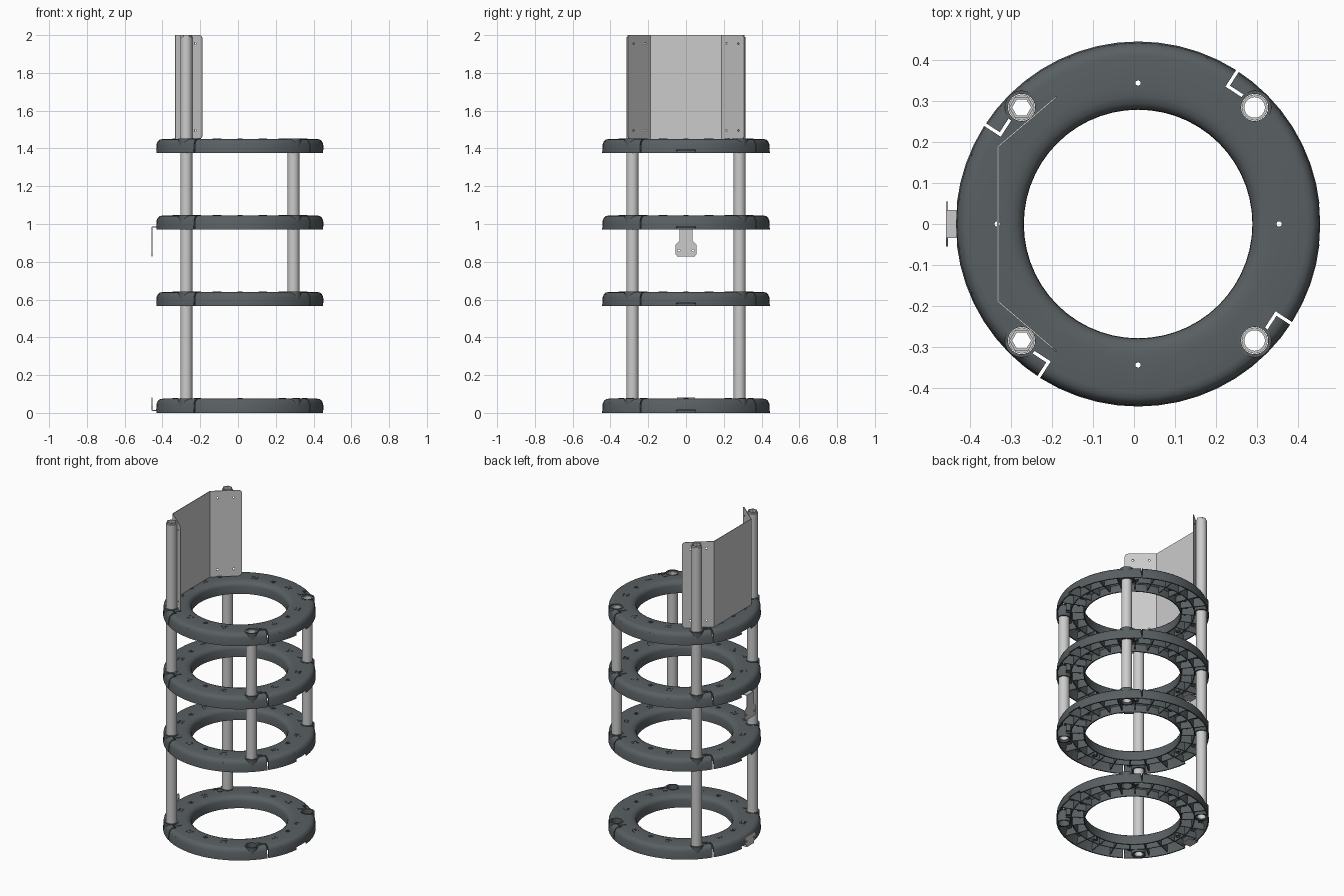
import bpy, bmesh, math
from mathutils import Matrix, Vector

if "Cube" in bpy.data.objects:
    bpy.data.objects.remove(bpy.data.objects["Cube"])

CX = 0.01                      # ring centre in x
RAD = math.radians


def rot(deg):
    return Matrix.Rotation(RAD(deg), 4, 'Z')


def revolve(bm, prof, n, m=Matrix()):
    """Spin a closed (r, z) profile into a ring, pipe or collar."""
    rows = []
    for i in range(n):
        a = 2 * math.pi * i / n
        rows.append([bm.verts.new(m @ Vector((r * math.cos(a), r * math.sin(a), z))) for r, z in prof])
    k = len(prof)
    for i in range(n):
        A, B = rows[i], rows[(i + 1) % n]
        for j in range(k):
            bm.faces.new((A[j], B[j], B[(j + 1) % k], A[(j + 1) % k]))


def tube(bm, r0, r1, z0, z1, n=24, m=Matrix()):
    revolve(bm, [(r0, z0), (r1, z0), (r1, z1), (r0, z1)], n, m)


def prism(bm, pts, z0, z1, m=Matrix()):
    lo = [bm.verts.new(m @ Vector((x, y, z0))) for x, y in pts]
    hi = [bm.verts.new(m @ Vector((x, y, z1))) for x, y in pts]
    bm.faces.new(lo[::-1])
    bm.faces.new(hi)
    n = len(pts)
    for i in range(n):
        bm.faces.new((lo[i], lo[(i + 1) % n], hi[(i + 1) % n], hi[i]))


def box(bm, x0, x1, y0, y1, z0, z1, m=Matrix()):
    prism(bm, [(x0, y0), (x1, y0), (x1, y1), (x0, y1)], z0, z1, m)


def circle(r, n=16, cx=0, cy=0):
    return [(cx + r * math.cos(2 * math.pi * i / n), cy + r * math.sin(2 * math.pi * i / n)) for i in range(n)]


def finish(bm, name, mat=None):
    bmesh.ops.recalc_face_normals(bm, faces=bm.faces)
    me = bpy.data.meshes.new(name)
    bm.to_mesh(me)
    bm.free()
    for p in me.polygons:
        p.use_smooth = True
    me.set_sharp_from_angle(angle=RAD(30))
    if mat:
        me.materials.append(mat)
    ob = bpy.data.objects.new(name, me)
    bpy.context.collection.objects.link(ob)
    return ob


def cut(ob, cutter_bm):
    """Subtract the cutter and bake the result into a bmesh."""
    cutter = finish(cutter_bm, "cutter")
    cutter.hide_render = True
    mod = ob.modifiers.new("cut", 'BOOLEAN')
    mod.operation, mod.object, mod.solver = 'DIFFERENCE', cutter, 'EXACT'
    dg = bpy.context.evaluated_depsgraph_get()
    bm = bmesh.new()
    bm.from_mesh(ob.evaluated_get(dg).to_mesh())
    for o in (ob, cutter):
        bpy.data.objects.remove(o)
    return bm


dark = bpy.data.materials.new("dark_plastic")
dark.diffuse_color = (0.10, 0.115, 0.122, 1)
dark.use_nodes = True
dark.node_tree.nodes["Principled BSDF"].inputs["Base Color"].default_value = dark.diffuse_color

# ring shell: hollow, open underneath
outer = [(0.278, 0), (0.279, 0.048), (0.284, 0.060), (0.294, 0.069), (0.310, 0.074), (0.330, 0.075),
         (0.410, 0.075), (0.424, 0.072), (0.434, 0.064), (0.441, 0.048), (0.444, 0)]
inner = [(0.437, 0), (0.434, 0.046), (0.426, 0.061), (0.410, 0.068), (0.330, 0.068),
         (0.302, 0.063), (0.286, 0.046), (0.285, 0)]
bm = bmesh.new()
revolve(bm, outer + inner, 56)
shell = finish(bm, "shell")

# holes, locking slots and bottom notches
slot = [(0.46, 0.004), (0.396, 0.004), (0.396, -0.045), (0.404, -0.045), (0.404, -0.004), (0.46, -0.004)]
bm = bmesh.new()
for q in range(4):
    prism(bm, circle(0.034, 24, 0.401), -0.02, 0.1, rot(45 + 90 * q))
    prism(bm, circle(0.008, 8, 0.343), -0.02, 0.1, rot(90 * q))
    prism(bm, slot, -0.02, 0.1, rot(57 + 90 * q))
for a in (0, 180):
    box(bm, 0.40, 0.46, -0.05, 0.05, -0.02, 0.016, rot(a))
bm = cut(shell, bm)

# post sockets, bolt bosses and clips
for q in range(4):
    tube(bm, 0.033, 0.041, 0.0, 0.077, 24, rot(45 + 90 * q) @ Matrix.Translation((0.401, 0, 0)))
    tube(bm, 0.007, 0.015, 0.02, 0.078, 6, rot(90 * q) @ Matrix.Translation((0.343, 0, 0)))
    box(bm, 0.358, 0.388, -0.013, 0.013, 0.02, 0.078, rot(53 + 90 * q))
    # plain raised grip nubs
    for s in (-20, 20):
        for i in range(3):
            for j in (-1, 1):
                m = rot(90 * q + s + (i - 1) * 2.2) @ Matrix.Translation((0.353 + 0.011 * j, 0, 0)) @ rot(30 * j)
                box(bm, -0.007, 0.007, -0.0025, 0.0025, 0.073, 0.0765, m)
# radial and circular stiffening ribs
for i in range(24):
    a = 7.5 + 15 * i
    end = 0.388 if abs(a % 90 - 52.5) < 1 else 0.438
    box(bm, 0.282, end, -0.0025, 0.0025, 0.012, 0.055, rot(a))
    box(bm, 0.32, min(end, 0.40), -0.0025, 0.0025, 0.05, 0.070, rot(a))
tube(bm, 0.357, 0.362, 0.012, 0.070, 56)

ring = finish(bm, "ring_1", dark)
ring.location.x = CX
for i, z in enumerate((0.565, 0.97, 1.375)):
    r = ring.copy()
    r.name = f"ring_{i + 2}"
    r.location.z = z
    bpy.context.collection.objects.link(r)

# posts: full height on the left, short on the right
for side, y in (("front", -0.2835), ("back", 0.2835)):
    bm = bmesh.new()
    m = Matrix.Translation((-0.2735, y, 0))
    tube(bm, 0.025, 0.0315, 0.005, 1.99, 24, m)
    tube(bm, 0.023, 0.030, 1.96, 2.0, 6, m)
    finish(bm, f"{side}_left_post")
    bm = bmesh.new()
    tube(bm, 0.025, 0.0315, 0.575, 1.445, 24, Matrix.Translation((0.2935, y, 0)))
    finish(bm, f"{side}_right_post")

# folded back panel: centre sheet
T = 0.004
bm = bmesh.new()
box(bm, -0.333, -0.333 + T, -0.19, 0.19, 1.45, 2.0)
finish(bm, "panel_centre")

# panel wings with rounded corners and bolt holes, mirrored front to back
d = Vector((0.143, 0.122, 0))
L = d.length
d.normalize()
nrm = d.cross(Vector((0, 0, 1)))
wing_m = Matrix(((d.x, 0, nrm.x, -0.333), (d.y, 0, nrm.y, 0.189), (0, 1, 0, 1.45), (0, 0, 0, 1)))
c = 0.022
pts = [(0, 0)]
for cx, cy, a0 in ((L - c, c, -90), (L - c, 0.55 - c, 0)):
    pts += [(cx + c * math.cos(RAD(a0 + t)), cy + c * math.sin(RAD(a0 + t))) for t in range(0, 91, 18)]
pts.append((0, 0.55))
bm = bmesh.new()
prism(bm, pts, 0, T, wing_m)
wing = finish(bm, "wing")
bm = bmesh.new()
for s in (0.045, 0.140):
    for z in (0.045, 0.505):
        prism(bm, circle(0.006, 12, s, z), -0.02, 0.02, wing_m)
wing = finish(cut(wing, bm), "panel_wings")
mir = wing.modifiers.new("mirror", 'MIRROR')
mir.use_axis = (False, True, False)


# L-shaped brackets on the left side of the rings
def bracket(name, z_fold, direction, height, neck):
    m = Matrix(((0, 0, 1, -0.457), (1, 0, 0, 0), (0, direction, 0, z_fold), (0, 0, 0, 1)))
    half = [(0.034, 0), (0.034, neck), (0.055, neck + 0.022), (0.055, height - 0.012), (0.046, height)]
    b = bmesh.new()
    prism(b, half + [(-y, z) for y, z in half[::-1]], 0, T, m)
    plate = finish(b, "plate")
    b = bmesh.new()
    for y in (-0.038, 0.038):
        prism(b, circle(0.006, 12, y, height - 0.032), -0.02, 0.02, m)
    b = cut(plate, b)
    box(b, -0.455, -0.39, -0.034, 0.034, z_fold - T / 2, z_fold + T / 2)
    finish(b, name)


bracket("upper_bracket", 0.984, -1, 0.156, 0.072)
bracket("lower_bracket", 0.013, 1, 0.068, 0.008)
